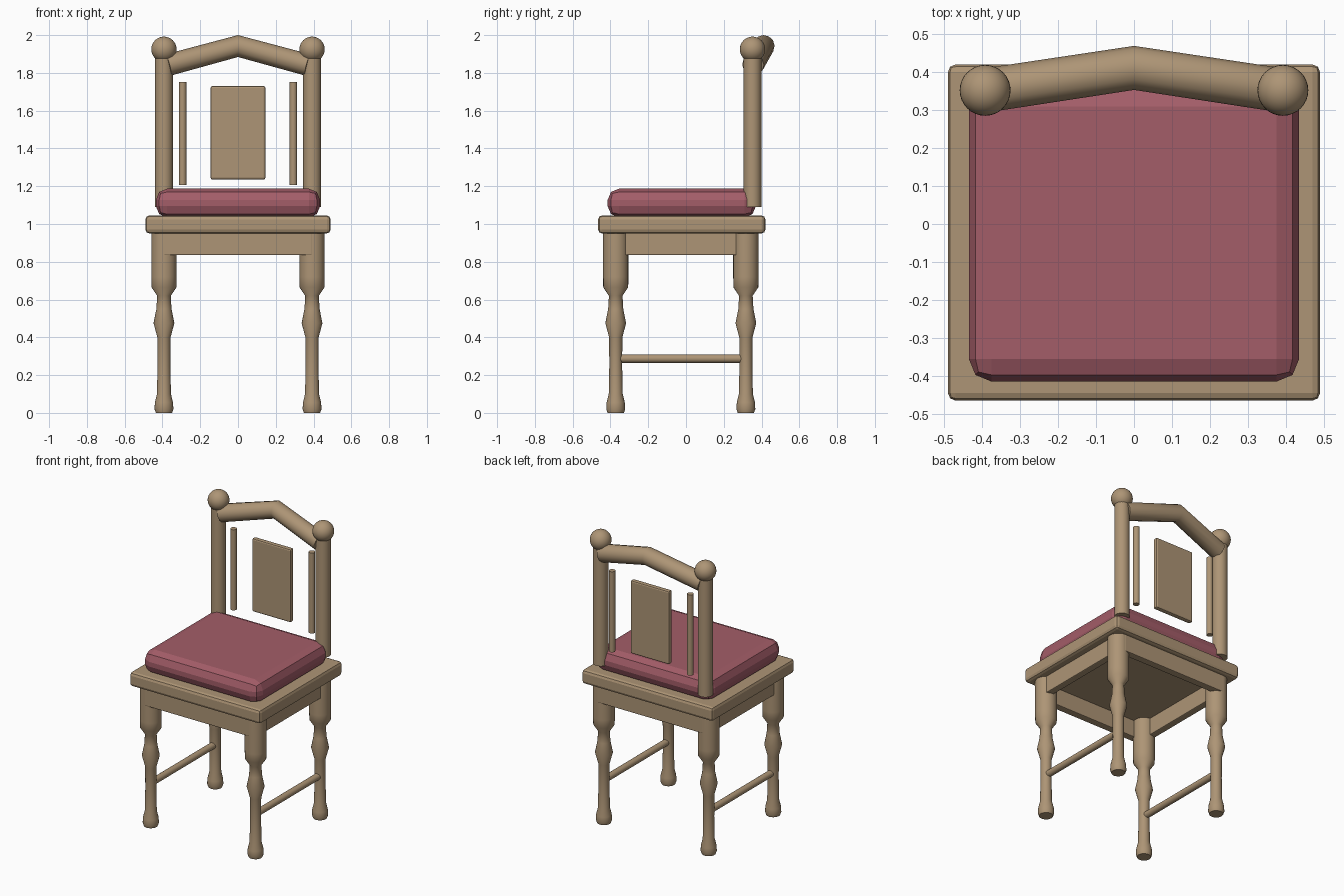
import bpy, math
from math import radians, sin, cos, pi

if "Cube" in bpy.data.objects:
    bpy.data.objects.remove(bpy.data.objects["Cube"])


def material(name, rgb):
    m = bpy.data.materials.new(name)
    m.diffuse_color = (*rgb, 1)
    m.use_nodes = True
    m.node_tree.nodes["Principled BSDF"].inputs["Base Color"].default_value = m.diffuse_color
    return m


WOOD = material("wood", (0.42, 0.30, 0.18))
FABRIC = material("fabric", (0.37, 0.11, 0.14))


def finish(name, mat, smooth=True):
    ob = bpy.context.object
    ob.name = name
    ob.data.materials.append(mat)
    if smooth:
        bpy.ops.object.shade_smooth_by_angle(angle=radians(40))
    return ob


def box(name, lo, hi, bevel, mat=WOOD, segments=2):
    bpy.ops.mesh.primitive_cube_add(size=1, location=[(a + b) / 2 for a, b in zip(lo, hi)])
    ob = bpy.context.object
    ob.scale = [b - a for a, b in zip(lo, hi)]
    bpy.ops.object.transform_apply(location=False, rotation=False, scale=True)
    mod = ob.modifiers.new("bevel", "BEVEL")
    mod.width, mod.segments = bevel, segments
    return finish(name, mat, smooth=False)


def rod(name, loc, radius, length, along_y=False):
    bpy.ops.mesh.primitive_cylinder_add(vertices=24, radius=radius, depth=length, location=loc,
                                        rotation=(pi / 2 if along_y else 0, 0, 0))
    return finish(name, WOOD)


def turned(name, loc, profile, n=24):
    # lathe a list of (radius, z) into a capped solid
    verts = [(r * cos(2 * pi * i / n), r * sin(2 * pi * i / n), z) for r, z in profile for i in range(n)]
    faces = [(k * n + i, k * n + (i + 1) % n, (k + 1) * n + (i + 1) % n, (k + 1) * n + i)
             for k in range(len(profile) - 1) for i in range(n)]
    faces += [tuple(reversed(range(n))), tuple(range(len(verts) - n, len(verts)))]
    me = bpy.data.meshes.new(name)
    me.from_pydata(verts, [], faces)
    ob = bpy.data.objects.new(name, me)
    ob.location = loc
    bpy.context.collection.objects.link(ob)
    bpy.ops.object.select_all(action='DESELECT')
    ob.select_set(True)
    bpy.context.view_layer.objects.active = ob
    return finish(name, WOOD)


LEG_X, FRONT_Y, BACK_Y, POST_Y, SPLAT_Y = 0.392, -0.372, 0.317, 0.352, 0.372

# Seat board and cushion
box("seat", (-0.49, -0.465, 0.95), (0.49, 0.42, 1.045), 0.02)
box("cushion", (-0.435, -0.415, 1.035), (0.435, 0.37, 1.187), 0.06, FABRIC)

# Aprons under the seat
box("front_apron", (-0.395, -0.44, 0.835), (0.395, -0.39, 0.955), 0.006)
box("back_apron", (-0.395, 0.335, 0.835), (0.395, 0.385, 0.955), 0.006)

LEG = [(0.043, 0), (0.05, 0.02), (0.048, 0.055), (0.037, 0.1), (0.034, 0.25), (0.035, 0.40),
       (0.055, 0.475), (0.04, 0.55), (0.036, 0.62), (0.066, 0.665), (0.067, 0.72), (0.067, 0.955)]

for side, s in (("left", -1), ("right", 1)):
    x = s * LEG_X
    # Turned legs, side apron and stretcher
    turned(f"{side}_front_leg", (x, FRONT_Y, 0), LEG)
    turned(f"{side}_back_leg", (x, BACK_Y, 0), LEG)
    xs = sorted((s * 0.385, s * 0.433))
    box(f"{side}_apron", (xs[0], FRONT_Y, 0.835), (xs[1], BACK_Y, 0.955), 0.006)
    rod(f"{side}_stretcher", (x, -0.0275, 0.287), 0.022, 0.64, along_y=True)
    # Back post, ball finial and thin spindle
    rod(f"{side}_back_post", (x, POST_Y, 1.49), 0.047, 0.80)
    bpy.ops.mesh.primitive_uv_sphere_add(segments=32, ring_count=16, radius=0.067, location=(x, POST_Y, 1.925))
    finish(f"{side}_finial", WOOD)
    rod(f"{side}_spindle", (s * 0.293, SPLAT_Y, 1.478), 0.02, 0.545)

# Centre panel of the back
box("back_panel", (-0.145, SPLAT_Y - 0.017, 1.235), (0.145, SPLAT_Y + 0.017, 1.73), 0.01)

# Peaked crest rail
cu = bpy.data.curves.new("crest_rail", "CURVE")
cu.dimensions = "3D"
cu.bevel_depth, cu.bevel_resolution, cu.use_fill_caps = 0.058, 4, True
sp = cu.splines.new("POLY")
sp.points.add(2)
for p, co in zip(sp.points, ((-0.37, 0.355, 1.842), (0, 0.411, 1.942), (0.37, 0.355, 1.842))):
    p.co = (*co, 1)
rail = bpy.data.objects.new("crest_rail", cu)
bpy.context.collection.objects.link(rail)
bpy.ops.object.select_all(action='DESELECT')
rail.select_set(True)
bpy.context.view_layer.objects.active = rail
bpy.ops.object.convert(target="MESH")
finish("crest_rail", WOOD)
